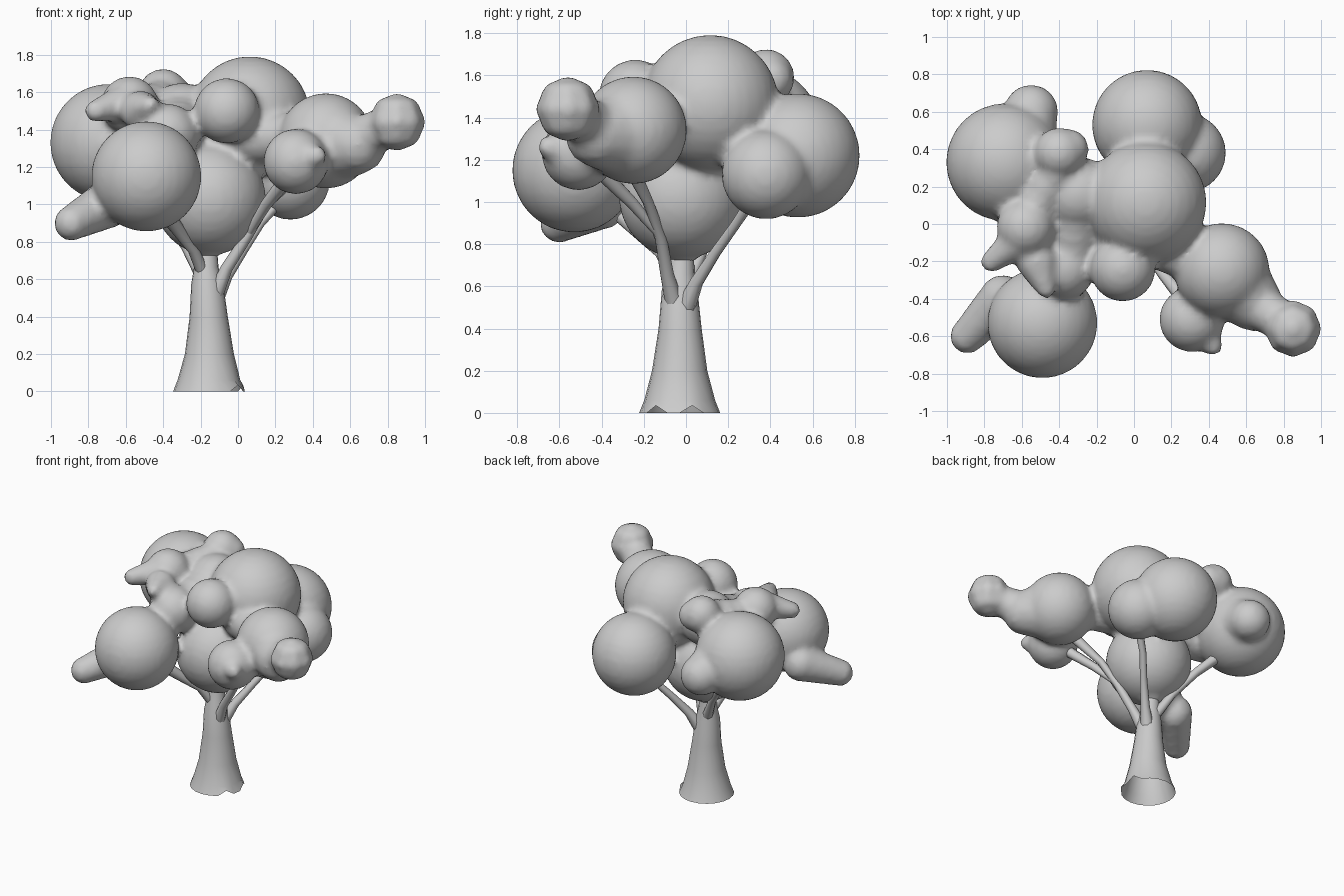
import bpy, bmesh, math
from mathutils import Vector, Matrix


def new_object(name, bm):
    bmesh.ops.recalc_face_normals(bm, faces=bm.faces)
    me = bpy.data.meshes.new(name)
    bm.to_mesh(me)
    bm.free()
    me.shade_smooth()
    ob = bpy.data.objects.new(name, me)
    bpy.context.collection.objects.link(ob)
    return ob


def ball(bm, c, r, seg=32):
    bmesh.ops.create_uvsphere(bm, u_segments=seg, v_segments=seg // 2, radius=r,
                              matrix=Matrix.Translation(c))


def limb(bm, a, ra, b, rb, steps=6):
    # tapered leafy arm as a chain of overlapping balls
    a, b = Vector(a), Vector(b)
    for i in range(steps + 1):
        t = i / steps
        ball(bm, a.lerp(b, t), ra + (rb - ra) * t, 16)


def tube(bm, path, sides):
    # sweep of rings through (x, y, z, radius) points, open at both ends
    prev, rings = None, []
    pts = [Vector(p[:3]) for p in path]
    for i, p in enumerate(pts):
        d = pts[min(i + 1, len(pts) - 1)] - pts[max(i - 1, 0)]
        side = d.cross(Vector((0, 1, 0))).normalized()
        up = side.cross(d).normalized()
        ring = []
        for k in range(sides):
            a = 2 * math.pi * k / sides
            ring.append(bm.verts.new(p + path[i][3] * (side * math.cos(a) + up * math.sin(a))))
        if prev:
            for k in range(sides):
                j = (k + 1) % sides
                bm.faces.new((prev[k], prev[j], ring[j], ring[k]))
        prev = ring
        rings.append(ring)
    return rings


# leafy crown: overlapping balls fused into one skin
crown = bmesh.new()
for x, y, z, r in [
    (0.063, 0.115, 1.467, 0.325),  # top
    (0.07, 0.53, 1.22, 0.295),     # back
    (0.28, 0.38, 1.13, 0.212),     # back right
    (-0.69, 0.33, 1.33, 0.315),    # back left
    (-0.49, -0.53, 1.15, 0.295),   # front left
    (0.47, -0.25, 1.34, 0.255),    # right
    (0.31, -0.51, 1.23, 0.175),    # front right
    (-0.06, -0.24, 1.50, 0.175),   # front bump
    (-0.15, -0.02, 1.03, 0.30),    # lower middle
    (-0.58, -0.02, 1.53, 0.155),
    (-0.38, -0.24, 1.37, 0.17),
    (-0.30, 0.16, 1.45, 0.20),
    (-0.40, 0.38, 1.59, 0.135),
    (-0.55, 0.60, 1.25, 0.145),
]:
    ball(crown, (x, y, z), r)
limb(crown, (0.50, -0.28, 1.33), 0.22, (0.64, -0.42, 1.32), 0.155)
limb(crown, (0.64, -0.42, 1.34), 0.13, (0.85, -0.56, 1.44), 0.10)
ball(crown, (0.85, -0.56, 1.44), 0.16, 8)
limb(crown, (0.32, -0.52, 1.23), 0.13, (0.42, -0.65, 1.26), 0.055)
limb(crown, (-0.70, -0.40, 1.00), 0.13, (-0.89, -0.60, 0.90), 0.095)
limb(crown, (-0.58, -0.06, 1.55), 0.11, (-0.76, -0.20, 1.50), 0.06)
limb(crown, (-0.52, -0.20, 1.50), 0.11, (-0.47, -0.35, 1.53), 0.05)
limb(crown, (-0.58, 0.00, 1.50), 0.11, (-0.35, 0.40, 1.58), 0.11)
limb(crown, (-0.30, 0.16, 1.45), 0.17, (-0.35, -0.24, 1.35), 0.14)
limb(crown, (-0.62, 0.10, 1.30), 0.14, (-0.40, 0.05, 1.30), 0.14)
limb(crown, (-0.60, 0.45, 1.30), 0.19, (-0.55, 0.60, 1.25), 0.14)
limb(crown, (0.10, -0.08, 1.36), 0.15, (0.32, -0.20, 1.36), 0.12)
limb(crown, (-0.15, -0.02, 1.00), 0.24, (-0.17, -0.02, 0.80), 0.10)
foliage = new_object("foliage", crown)
rm = foliage.modifiers.new("fuse", 'REMESH')
rm.mode = 'VOXEL'
rm.voxel_size = 0.022
rm.use_smooth_shade = True
sm = foliage.modifiers.new("blend", 'SMOOTH')
sm.factor = 0.5
sm.iterations = 4

# flared trunk with a slightly ragged foot
tb = bmesh.new()
rings = tube(tb, [(-0.155, -0.03, 0, 0.192), (-0.155, -0.03, 0.06, 0.168),
                  (-0.153, -0.03, 0.2, 0.131), (-0.157, -0.028, 0.4, 0.102),
                  (-0.165, -0.03, 0.58, 0.085), (-0.17, -0.025, 0.66, 0.066),
                  (-0.17, -0.02, 0.80, 0.055)], 20)
for k, v in enumerate(rings[0]):
    v.co.z = 0.0
    if v.co.x > -0.05 and k % 3 == 0:
        v.co.z = 0.035
new_object("trunk", tb)

# thin branches reaching up into the crown
bb = bmesh.new()
for path in [
    [(-0.13, -0.01, 0.48, 0.05), (-0.06, 0.05, 0.62, 0.032), (0.03, 0.14, 0.76, 0.026),
     (0.12, 0.24, 0.90, 0.024), (0.25, 0.34, 1.05, 0.03)],
    [(-0.13, -0.05, 0.50, 0.045), (-0.06, -0.09, 0.66, 0.032), (0.05, -0.12, 0.83, 0.028),
     (0.15, -0.18, 1.00, 0.026), (0.35, -0.28, 1.20, 0.04)],
    [(0.06, -0.13, 0.85, 0.022), (0.15, -0.26, 1.00, 0.03), (0.28, -0.42, 1.16, 0.04)],
    [(-0.18, 0.00, 0.60, 0.04), (-0.28, 0.08, 0.78, 0.028), (-0.42, 0.17, 0.97, 0.03),
     (-0.58, 0.27, 1.14, 0.04)],
    [(-0.18, -0.04, 0.62, 0.035), (-0.24, -0.12, 0.76, 0.03), (-0.37, -0.30, 0.93, 0.04)],
]:
    tube(bb, path, 8)
new_object("branches", bb)
